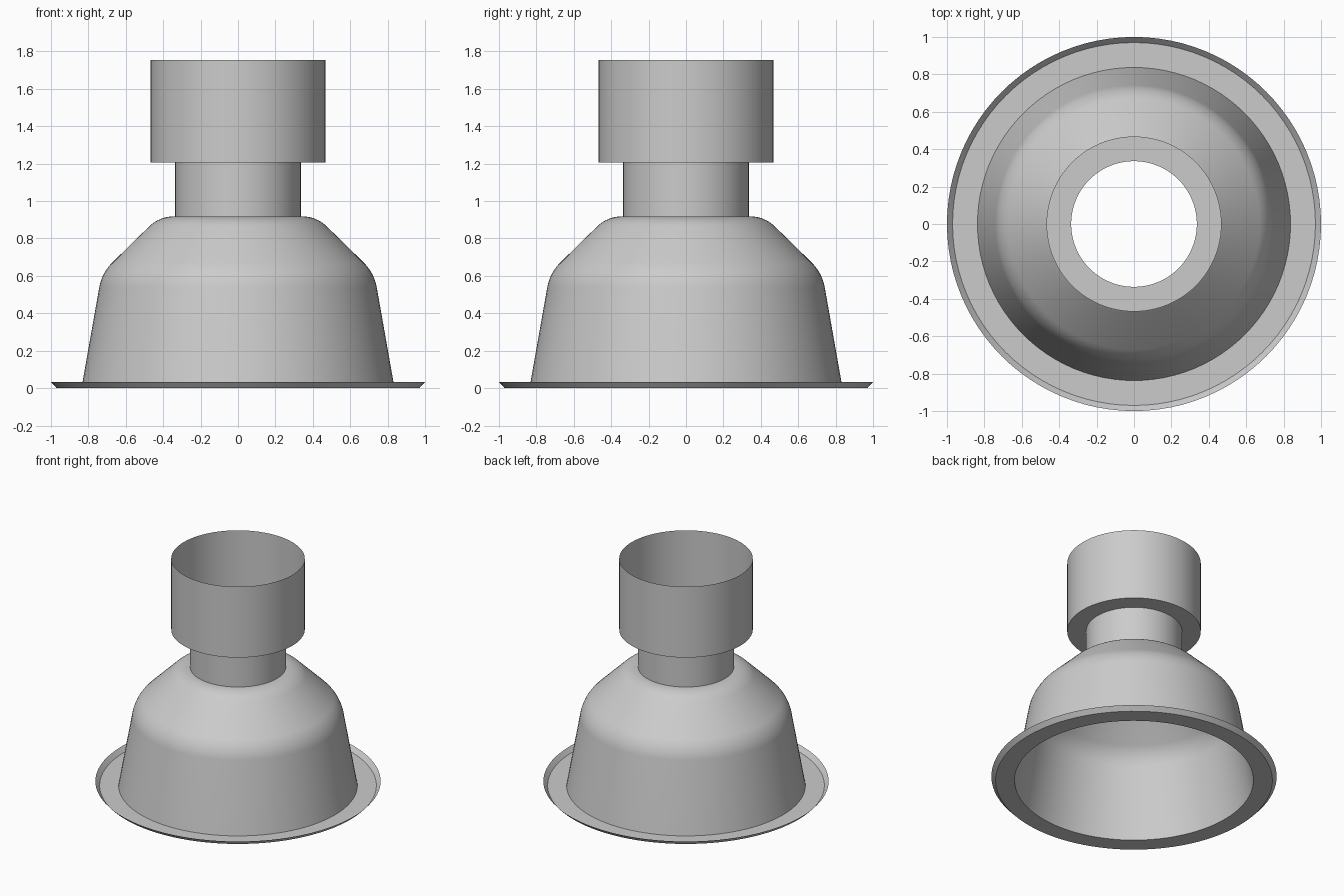
import bpy, bmesh, math
from mathutils import Vector

cube = bpy.data.objects.get("Cube")
if cube:
    bpy.data.objects.remove(cube)

SEGMENTS = 96

grey = bpy.data.materials.new("light grey")
grey.use_nodes = True
colour = (0.6, 0.6, 0.6, 1)
grey.diffuse_color = colour
grey.node_tree.nodes["Principled BSDF"].inputs["Base Color"].default_value = colour


def fillet(before, corner, after, reach, steps=10):
    """Round a profile corner with a curve starting and ending at `reach` from it."""
    a, c, b = Vector(before), Vector(corner), Vector(after)
    start = c + (a - c).normalized() * reach
    end = c + (b - c).normalized() * reach
    # Circular arc tangent to both sides
    half = (a - c).angle(b - c) / 2
    radius = reach * math.tan(half)
    centre = c + ((start + end) / 2 - c).normalized() * (reach / math.cos(half))
    points = []
    for i in range(steps + 1):
        spoke = start.lerp(end, i / steps) - centre
        points.append(tuple(centre + spoke.normalized() * radius))
    return points


def lathe(name, profile):
    """Turn a (radius, height) profile into an open thin shell around z."""
    bm = bmesh.new()
    rings = []
    for r, z in profile:
        rings.append([bm.verts.new((r * math.cos(t), r * math.sin(t), z))
                      for t in (math.tau * i / SEGMENTS for i in range(SEGMENTS))])
    for low, high in zip(rings, rings[1:]):
        for i in range(SEGMENTS):
            j = (i + 1) % SEGMENTS
            bm.faces.new((low[i], low[j], high[j], high[i]))
    mesh = bpy.data.meshes.new(name)
    bm.to_mesh(mesh)
    bm.free()
    mesh.materials.append(grey)
    obj = bpy.data.objects.new(name, mesh)
    bpy.context.collection.objects.link(obj)
    bpy.ops.object.select_all(action="DESELECT")
    obj.select_set(True)
    bpy.context.view_layer.objects.active = obj
    bpy.ops.object.shade_smooth_by_angle(angle=math.radians(30))
    return obj


# Key profile points
foot, shoulder, crown, neck_base = (0.837, 0), (0.728, 0.617), (0.42, 0.918), (0.336, 0.918)
neck_top, cup_base, cup_top = (0.336, 1.207), (0.468, 1.207), (0.468, 1.755)

# Flat flange with an upturned outer lip
lathe("flange", [(1.0, 0.033), (0.97, 0), foot])

# Bell with rounded shoulder and crown
lathe("bell", [foot] + fillet(foot, shoulder, crown, 0.08)
      + fillet(shoulder, crown, neck_base, 0.075) + [neck_base])

# Open tube, then the wider open cup with its ring-shaped floor
lathe("neck", [neck_base, neck_top])
lathe("cup", [neck_top, cup_base, cup_top])
